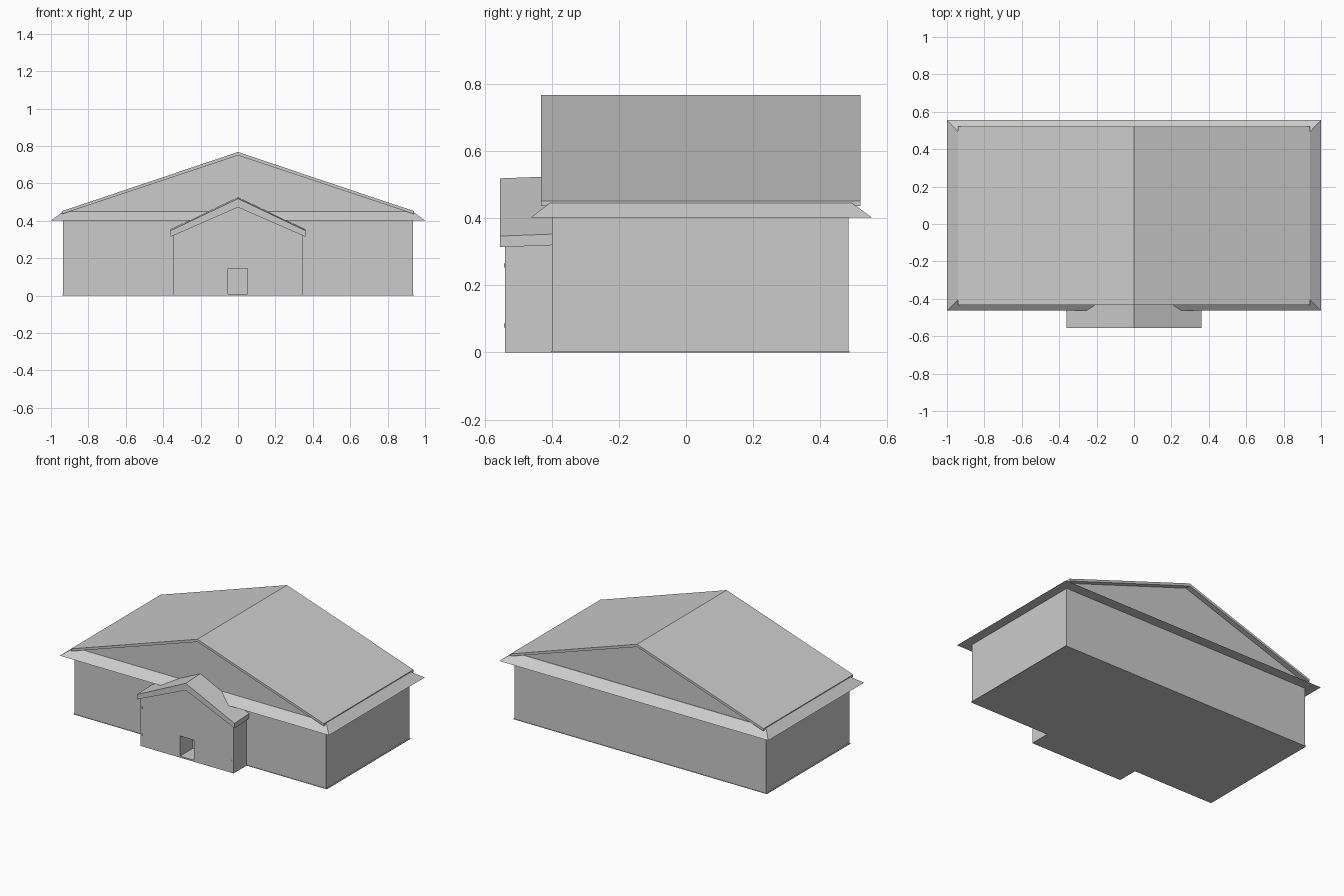
import bpy, bmesh

if "Cube" in bpy.data.objects:
    bpy.data.objects.remove(bpy.data.objects["Cube"])

grey = bpy.data.materials.new("light_grey")
grey.diffuse_color = (0.6, 0.6, 0.6, 1)
grey.use_nodes = True
grey.node_tree.nodes["Principled BSDF"].inputs["Base Color"].default_value = grey.diffuse_color


def loft(name, ring_a, ring_b):
    """Closed solid between two matching rings of 3D points."""
    bm = bmesh.new()
    a = [bm.verts.new(p) for p in ring_a]
    b = [bm.verts.new(p) for p in ring_b]
    n = len(a)
    bm.faces.new(a)
    bm.faces.new(b)
    for i in range(n):
        j = (i + 1) % n
        bm.faces.new((a[i], a[j], b[j], b[i]))
    bmesh.ops.recalc_face_normals(bm, faces=bm.faces)
    me = bpy.data.meshes.new(name)
    bm.to_mesh(me)
    bm.free()
    me.materials.append(grey)
    ob = bpy.data.objects.new(name, me)
    bpy.context.collection.objects.link(ob)
    return ob


def prism(name, profile, y0, y1, drop=0.0):
    """Extrude an (x, z) profile along y; the front end may drop a little."""
    return loft(name, [(x, y0, z - drop) for x, z in profile],
                [(x, y1, z) for x, z in profile])


def rect(x, y0, y1, z):
    return [(-x, y0, z), (x, y0, z), (x, y1, z), (-x, y1, z)]


def box(name, x0, x1, y0, y1, z0, z1):
    return prism(name, [(x0, z0), (x1, z0), (x1, z1), (x0, z1)], y0, y1)


def chevron(half, eave_top, ridge_top, eave_bottom, ridge_bottom):
    return [(-half, eave_top), (0, ridge_top), (half, eave_top),
            (half, eave_bottom), (0, ridge_bottom), (-half, eave_bottom)]


# Main hall and its thin footing
box("main_walls", -0.935, 0.935, -0.40, 0.485, 0, 0.402)
box("footing", -0.942, 0.942, -0.402, 0.487, 0, 0.004)

# Sloped skirt around the eaves
loft("eave_skirt", rect(1.0, -0.463, 0.555, 0.402), rect(0.935, -0.40, 0.488, 0.45))

# Gable walls under the main roof, and the roof slab
prism("gable_walls", [(-0.91, 0.448), (0.91, 0.448), (0, 0.755)], -0.40, 0.485)
prism("main_roof", chevron(0.94, 0.452, 0.768, 0.436, 0.75), -0.432, 0.52)

# Entrance porch with a gabled front
porch = prism("porch_walls", [(-0.345, 0), (0.345, 0), (0.345, 0.325),
                              (0, 0.49), (-0.345, 0.325)], -0.54, -0.395)
prism("porch_roof", chevron(0.362, 0.353, 0.525, 0.32, 0.478), -0.555, -0.395, 0.006)

# Small doorway cut into the porch
cutter = box("doorway_cutter", -0.053, 0.05, -0.60, -0.405, 0.01, 0.145)
cutter.hide_render = True
cutter.hide_viewport = True
cut = porch.modifiers.new("doorway", 'BOOLEAN')
cut.operation = 'DIFFERENCE'
cut.solver = 'EXACT'
cut.object = cutter
box("doorway_bar", -0.053, 0.05, -0.412, -0.404, 0.07, 0.08)

# Small fixings at the porch corners
for side in (-1, 1):
    for z in (0.08, 0.26):
        x = side * 0.335
        box("porch_fixing", x - 0.003, x + 0.003, -0.543, -0.539, z - 0.006, z + 0.006)
